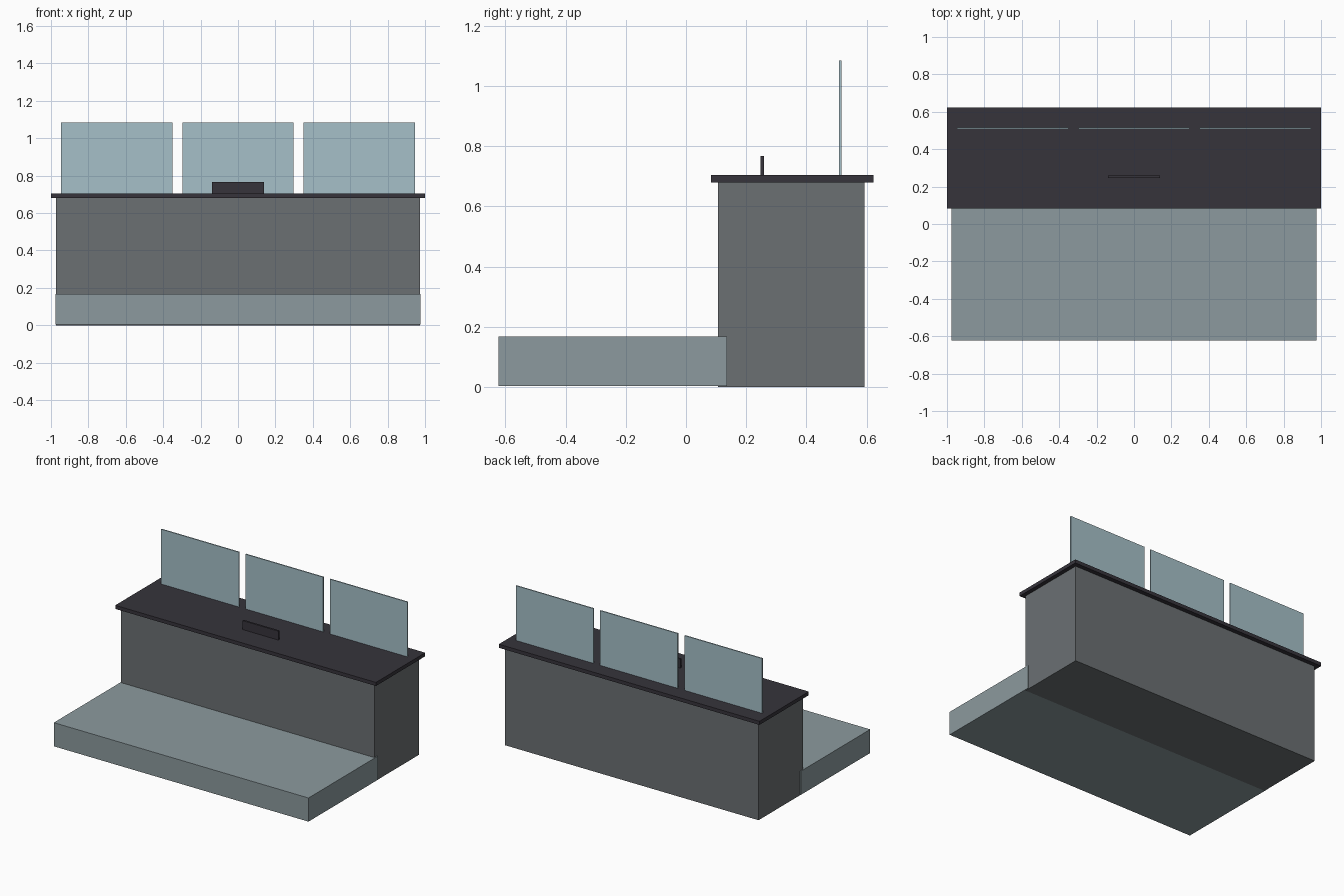
import bpy

default_cube = bpy.data.objects.get("Cube")
if default_cube:
    bpy.data.objects.remove(default_cube, do_unlink=True)


def make_material(name, colour):
    mat = bpy.data.materials.new(name)
    mat.use_nodes = True
    mat.diffuse_color = (*colour, 1)
    mat.node_tree.nodes["Principled BSDF"].inputs["Base Color"].default_value = (*colour, 1)
    return mat


def box(name, mat, x, y, z):
    """Box spanning the given (low, high) range on each axis."""
    spans = (x, y, z)
    bpy.ops.mesh.primitive_cube_add(size=1, location=[(a + b) / 2 for a, b in spans])
    obj = bpy.context.object
    obj.name = name
    obj.scale = [b - a for a, b in spans]
    bpy.ops.object.transform_apply(location=False, rotation=False, scale=True)
    obj.data.materials.append(mat)
    return obj


body_grey = make_material("body grey", (0.147, 0.162, 0.171))
step_grey = make_material("pale blue grey", (0.262, 0.323, 0.342))
charcoal = make_material("charcoal", (0.037, 0.034, 0.044))
glass_blue = make_material("glass blue", (0.381, 0.527, 0.578))

# Counter body, overhanging top and front platform
box("counter_body", body_grey, (-0.972, 0.972), (0.107, 0.593), (0, 0.68))
box("counter_top", charcoal, (-1, 1), (0.083, 0.623), (0.68, 0.705))
box("front_platform", step_grey, (-0.977, 0.977), (-0.623, 0.137), (0.003, 0.167))

# Small upright plate on the counter
box("counter_plate", charcoal, (-0.138, 0.138), (0.247, 0.26), (0.705, 0.767))

# Row of three glass screens
for side, centre in (("right", -0.647), ("middle", 0), ("left", 0.647)):
    box(f"glass_screen_{side}", glass_blue,
        (centre - 0.298, centre + 0.298), (0.508, 0.516), (0.705, 1.085))
